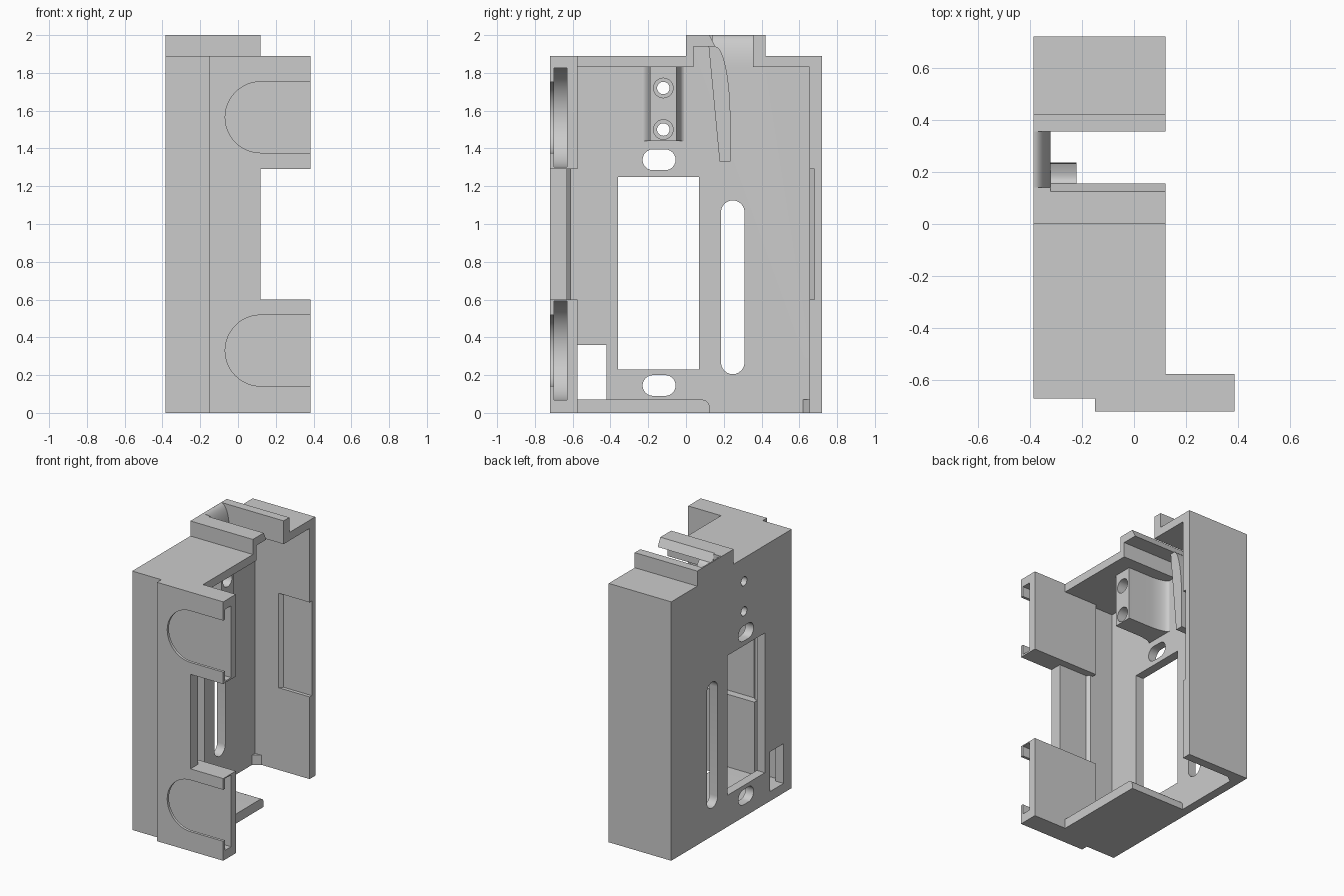
import bpy, bmesh, math
from mathutils import Vector

cube = bpy.data.objects.get("Cube")
if cube:
    bpy.data.objects.remove(cube, do_unlink=True)

grey = bpy.data.materials.new("plain_grey")
grey.use_nodes = True
COLOUR = (0.6, 0.6, 0.6, 1)
grey.diffuse_color = COLOUR
grey.node_tree.nodes["Principled BSDF"].inputs["Base Color"].default_value = COLOUR

# Main levels of the housing
BACK, PANEL, RIM, PAD = -0.385, -0.32, 0.12, 0.385
TOP, CEIL, FLOOR = 1.89, 1.83, 0.07


def prism(name, axis, lo, hi, profile):
    """Extrude a profile along an axis; profile holds the other two axes in xyz order."""
    bm = bmesh.new()

    def place(p, d):
        c = list(p)
        c.insert("xyz".index(axis), d)
        return bm.verts.new(c)

    face = bm.faces.new([place(p, lo) for p in profile])
    moved = bmesh.ops.extrude_face_region(bm, geom=[face])["geom"]
    step = Vector([hi - lo if a == axis else 0 for a in "xyz"])
    bmesh.ops.translate(bm, vec=step, verts=[v for v in moved if isinstance(v, bmesh.types.BMVert)])
    bmesh.ops.recalc_face_normals(bm, faces=bm.faces)
    mesh = bpy.data.meshes.new(name)
    bm.to_mesh(mesh)
    bm.free()
    mesh.materials.append(grey)
    ob = bpy.data.objects.new(name, mesh)
    bpy.context.collection.objects.link(ob)
    return ob


def rect(a0, a1, b0, b1):
    return [(a0, b0), (a1, b0), (a1, b1), (a0, b1)]


def box(name, x, y, z):
    return prism(name, "x", *x, rect(*y, *z))


def arc(cx, cy, rx, ry, start, end, n=12):
    angles = [math.radians(start + (end - start) * i / n) for i in range(n + 1)]
    return [(cx + rx * math.cos(t), cy + ry * math.sin(t)) for t in angles]


def circle(cy, cz, r):
    return arc(cy, cz, r, r, 0, 360, 32)[:-1]


def slot(y0, y1, z0, z1):
    """Rounded slot outline, long in either direction."""
    r = min(y1 - y0, z1 - z0) / 2
    if y1 - y0 > z1 - z0:
        return arc(y1 - r, z0 + r, r, r, -90, 90) + arc(y0 + r, z0 + r, r, r, 90, 270)
    return arc(y0 + r, z1 - r, r, r, 0, 180) + arc(y0 + r, z0 + r, r, r, 180, 360)


def cut(target, cutter):
    mod = target.modifiers.new("cut", "BOOLEAN")
    mod.operation, mod.solver, mod.object = "DIFFERENCE", "EXACT", cutter
    with bpy.context.temp_override(object=target, active_object=target):
        bpy.ops.object.modifier_apply(modifier=mod.name)
    bpy.data.objects.remove(cutter, do_unlink=True)


# Mounting panel with its raised tab
panel = prism("mounting_panel", "x", BACK, PANEL, [
    (-0.67, 0), (0.72, 0), (0.72, TOP), (0.42, TOP),
    (0.42, 2), (0, 2), (0, TOP), (-0.67, TOP)])
openings = [rect(-0.36, 0.07, 0.23, 1.25), rect(-0.575, -0.42, FLOOR, 0.36),
            slot(-0.23, -0.055, 1.285, 1.395), slot(-0.23, -0.055, 0.09, 0.2),
            slot(0.185, 0.31, 0.205, 1.125)]
openings += [circle(-0.12, z, 0.033) for z in (1.5, 1.72)]
for outline in openings:
    cut(panel, prism("cutter", "x", -0.5, -0.2, outline))
# Rounded lead-in at the top of the channel
lead = arc(BACK, CEIL, 0.065, 0.17, 0, 88) + [(BACK + 0.002, 2.1), (-0.2, 2.1), (-0.2, CEIL)]
cut(panel, prism("cutter", "y", 0.14, 0.355, lead))

# Ceiling with hooked lip, and rear ceiling with upright edge
prism("ceiling_with_lip", "x", PANEL, RIM, [
    (-0.61, CEIL), (0.04, CEIL), (0.04, 1.94), (0.155, 1.94),
    (0.125, 2), (0, 2), (0, TOP), (-0.61, TOP)])
prism("rear_ceiling", "x", PANEL, RIM, [
    (0.355, CEIL), (0.655, CEIL), (0.655, TOP), (0.42, TOP), (0.42, 2), (0.355, 2)])

# Floor with rounded inner corner
prism("floor", "x", PANEL, RIM,
      [(-0.61, 0), (0.125, 0)] + arc(0.085, 0.03, 0.04, 0.04, 0, 90, 8) + [(-0.61, FLOOR)])

# Rear wall with shallow inner recess
rear = box("rear_wall", (PANEL, RIM), (0.655, 0.72), (0, TOP))
cut(rear, prism("cutter", "z", 0.6, 1.29,
                [(-0.13, 0.64), (0.2, 0.64), (0.2, 0.68), (-0.11, 0.68), (-0.13, 0.655)]))
prism("corner_rib", "z", 0, FLOOR, [(PANEL, 0.62), (PANEL, 0.655), (-0.27, 0.655)])

# Front wall and its raised middle section
box("front_wall", (PANEL, -0.15), (-0.67, -0.61), (0, TOP))
middle = box("front_middle", (-0.15, RIM), (-0.72, -0.61), (0.6, 1.29))
cut(middle, prism("cutter", "z", 0.5, 1.4,
                  [(-0.13, -0.6), (0.2, -0.6), (0.2, -0.63), (-0.11, -0.63), (-0.13, -0.61)]))

# Two front pads, each with a stepped U-shaped pocket open to the side
for name, z0, z1, mid in (("lower_pad", 0, 0.6, 0.33), ("upper_pad", 1.29, TOP, 1.565)):
    pad = box(name, (-0.15, PAD), (-0.72, -0.575), (z0, z1))
    for r, y0, y1 in ((0.188, -0.8, -0.69), (0.262, -0.7, -0.63)):
        outline = arc(RIM, mid, r, r, 90, 270, 24) + [(0.5, mid - r), (0.5, mid + r)]
        cut(pad, prism("cutter", "y", y0, y1, outline))

# Screw block with flared base and counterbored holes
flare = arc(-0.18, -0.01, 0.14, 0.04, 180, 270, 8)
mirrored = [(x, -0.24 - y) for x, y in reversed(flare)]
block = prism("screw_block", "z", 1.44, CEIL,
              flare + [(0, -0.05), (0, -0.19)] + mirrored)
for z in (1.5, 1.72):
    cut(block, prism("cutter", "x", -0.5, 0.1, circle(-0.12, z, 0.033)))
    cut(block, prism("cutter", "x", -0.1, 0.1, circle(-0.12, z, 0.052)))

# Curved guide blade beside the channel
prism("guide_blade", "x", PANEL, -0.22,
      [(0.12, 1.94), (0.178, 1.33), (0.235, 1.33)] + arc(0.155, 1.55, 0.08, 0.39, 0, 90))

# Smooth the curved faces, keep edges sharp
bpy.ops.object.select_all(action="DESELECT")
for ob in bpy.context.collection.objects:
    if ob.type == "MESH" and grey.name in ob.data.materials:
        ob.select_set(True)
        bpy.context.view_layer.objects.active = ob
bpy.ops.object.shade_smooth_by_angle(angle=math.radians(30))
